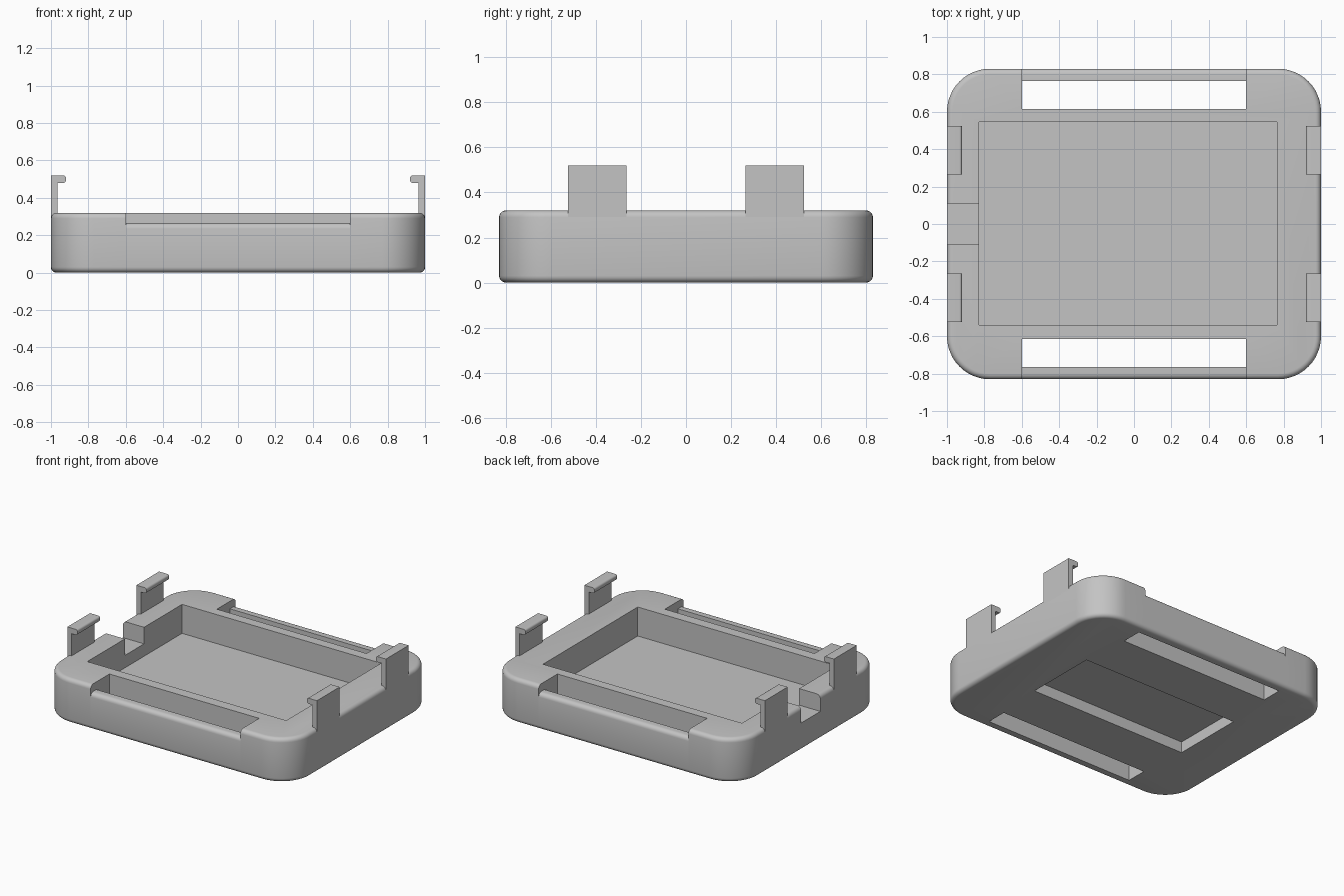
import bpy, bmesh, math
from mathutils import Vector

cube = bpy.data.objects.get("Cube")
if cube:
    bpy.data.objects.remove(cube, do_unlink=True)

# Single plastic colour
grey = bpy.data.materials.new("grey plastic")
grey.use_nodes = True
colour = (0.55, 0.55, 0.55, 1)
grey.diffuse_color = colour
for node in grey.node_tree.nodes:
    if node.type == 'BSDF_PRINCIPLED':
        node.inputs["Base Color"].default_value = colour

FILLET = 0.03
HEIGHT = 0.32
HALF_Y = 0.83


def make_box(name, x, y, z, rounding=()):
    """Box from (min, max) ranges; rounding is a list of (radius, segments, edge test)."""
    bm = bmesh.new()
    bmesh.ops.create_cube(bm, size=1)
    for v in bm.verts:
        v.co = Vector([r[0] + (c + 0.5) * (r[1] - r[0]) for c, r in zip(v.co, (x, y, z))])
    for radius, segments, test in rounding:
        edges = [e for e in bm.edges if test(e.verts[0].co, e.verts[1].co)]
        bmesh.ops.bevel(bm, geom=edges, offset=radius, segments=segments,
                        profile=0.5, affect='EDGES', clamp_overlap=False)
    bmesh.ops.recalc_face_normals(bm, faces=bm.faces)
    mesh = bpy.data.meshes.new(name)
    bm.to_mesh(mesh)
    bm.free()
    obj = bpy.data.objects.new(name, mesh)
    bpy.context.collection.objects.link(obj)
    mesh.materials.append(grey)
    return obj


def select(obj):
    bpy.ops.object.select_all(action='DESELECT')
    obj.select_set(True)
    bpy.context.view_layer.objects.active = obj


def cut(obj, *ranges):
    cutter = make_box("cutter", *ranges)
    cutter.hide_render = True
    mod = obj.modifiers.new("cut", 'BOOLEAN')
    mod.operation = 'DIFFERENCE'
    mod.solver = 'EXACT'
    mod.object = cutter
    select(obj)
    bpy.ops.object.modifier_apply(modifier=mod.name)
    bpy.data.objects.remove(cutter, do_unlink=True)


def smooth(obj):
    select(obj)
    bpy.ops.object.shade_smooth_by_angle(angle=math.radians(35))


def same(a, b):
    return abs(a - b) < 1e-4


# Tray body: rounded corners, then filleted top and bottom rims
tray = make_box("tray_body", (-1, 1), (-HALF_Y, HALF_Y), (0, HEIGHT), [
    (0.23, 12, lambda a, b: not same(a.z, b.z)),
    (FILLET, 5, lambda a, b: same(a.z, b.z)),
])

# Main pocket, cable notch and underside recess
cut(tray, (-0.83, 0.765), (-0.54, 0.545), (0.11, 0.5))
cut(tray, (-1.1, -0.8), (-0.11, 0.11), (0.2, 0.5))
cut(tray, (-0.63, 0.63), (-0.265, 0.265), (-0.1, 0.08))

# Strap slots, open to the outside, each closed by a lower rail
for side, name in ((-1, "front"), (1, "back")):
    cut(tray, (-0.6, 0.6), sorted((side * 0.615, side * 0.95)), (-0.1, 0.5))
    rail = make_box(name + "_strap_rail", (-0.6, 0.6),
                    sorted((side * 0.765, side * HALF_Y)), (0, 0.265),
                    [(FILLET, 5, lambda a, b: same(a.y, b.y) and same(a.z, b.z)
                      and same(abs(a.y), HALF_Y))])
    smooth(rail)
smooth(tray)

# Four snap clips: upright post with a rounded inward hook
for sx, side_name in ((-1, "right"), (1, "left")):
    for sy, end_name in ((-1, "front"), (1, "back")):
        y = sorted((sy * 0.265, sy * 0.525))
        label = end_name + "_" + side_name
        make_box(label + "_clip_post", sorted((sx * 0.965, sx)), y, (0.28, 0.5))
        hook = make_box(label + "_clip_hook", sorted((sx * 0.92, sx)), y, (0.48, 0.52),
                        [(0.014, 4, lambda a, b: same(a.x, b.x) and same(a.z, b.z)
                          and abs(a.x) < 0.95)])
        smooth(hook)
